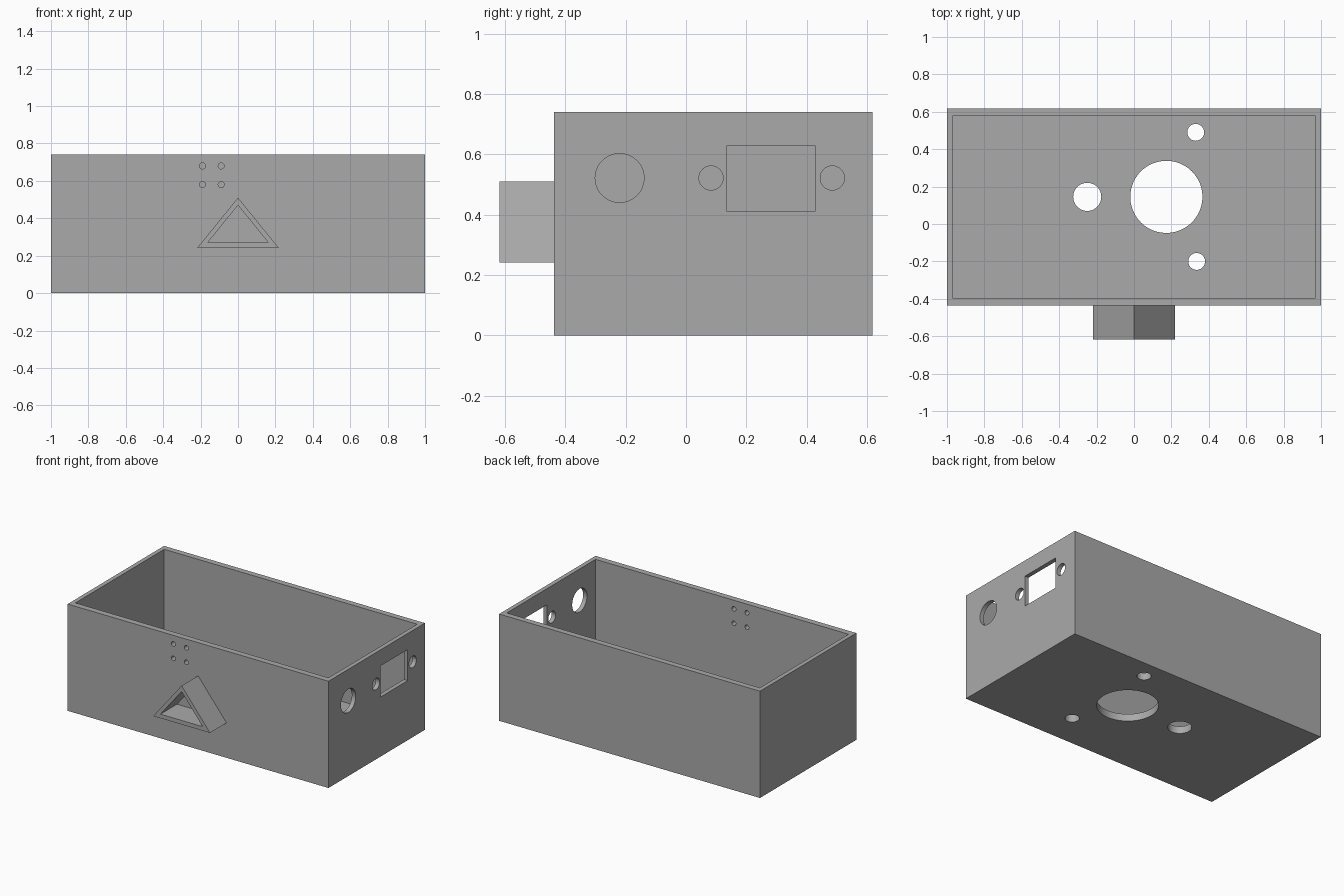
import bpy
import bmesh
from math import cos, sin, tau

cube = bpy.data.objects.get("Cube")
if cube:
    bpy.data.objects.remove(cube, do_unlink=True)

grey = bpy.data.materials.new("plain grey")
grey.use_nodes = True
colour = (0.4, 0.4, 0.4, 1)
grey.diffuse_color = colour
grey.node_tree.nodes["Principled BSDF"].inputs["Base Color"].default_value = colour


def circle(u, v, r, n=48):
    return [(u + r * cos(tau * i / n), v + r * sin(tau * i / n)) for i in range(n)]


def rect(u0, u1, v0, v1):
    return [(u0, v0), (u1, v0), (u1, v1), (u0, v1)]


# Turn a flat outline into a 3D point on a plane across the given axis
PLACE = {
    "x": lambda u, v, d: (d, u, v),
    "y": lambda u, v, d: (u, d, v),
    "z": lambda u, v, d: (u, v, d),
}


def prisms(name, items):
    """One object made of extruded outlines: (outline, axis, start, end)."""
    bm = bmesh.new()
    for outline, axis, start, end in items:
        rings = [[bm.verts.new(PLACE[axis](u, v, d)) for u, v in outline]
                 for d in (start, end)]
        a, b = rings
        bm.faces.new(a[::-1])
        bm.faces.new(b)
        for i in range(len(a)):
            j = (i + 1) % len(a)
            bm.faces.new((a[i], a[j], b[j], b[i]))
    bmesh.ops.recalc_face_normals(bm, faces=bm.faces)
    mesh = bpy.data.meshes.new(name)
    bm.to_mesh(mesh)
    bm.free()
    mesh.materials.append(grey)
    obj = bpy.data.objects.new(name, mesh)
    bpy.context.collection.objects.link(obj)
    return obj


def cut(target, items):
    cutter = prisms("cutter", items)
    cutter.hide_render = True
    mod = target.modifiers.new("cut", "BOOLEAN")
    mod.operation = "DIFFERENCE"
    mod.solver = "EXACT"
    mod.object = cutter
    bpy.context.view_layer.objects.active = target
    bpy.ops.object.modifier_apply(modifier=mod.name)
    bpy.data.objects.remove(cutter, do_unlink=True)


# Open-topped box
box = prisms("open_box", [(rect(-1, 1, -0.437, 0.618), "z", 0, 0.74)])
cut(box, [(rect(-0.97, 0.97, -0.395, 0.577), "z", 0.05, 0.9)])

# Floor holes, side wall openings and the four small front holes
floor = [(-0.25, 0.145, 0.075), (0.173, 0.145, 0.193),
         (0.33, 0.49, 0.045), (0.335, -0.2, 0.045)]
side = [(-0.22, 0.522, 0.081), (0.083, 0.522, 0.04), (0.485, 0.522, 0.04)]
holes = [(circle(*c), "z", -0.1, 0.1) for c in floor]
holes += [(circle(*c), "x", 0.9, 1.1) for c in side]
holes.append((rect(0.135, 0.43, 0.413, 0.628), "x", 0.9, 1.1))
holes += [(circle(x, z, 0.016, 24), "y", -0.5, -0.36)
          for x in (-0.19, -0.09) for z in (0.58, 0.68)]
cut(box, holes)

# Triangular spout on the front, closed behind by the box wall
spout = prisms("triangular_spout",
               [([(-0.218, 0.242), (0.218, 0.242), (0, 0.51)], "y", -0.618, -0.437)])
cut(spout, [([(-0.162, 0.27), (0.162, 0.27), (0, 0.47)], "y", -0.7, -0.4)])

for obj in (box, spout):
    bpy.ops.object.select_all(action="DESELECT")
    obj.select_set(True)
    bpy.context.view_layer.objects.active = obj
    bpy.ops.object.shade_smooth_by_angle()
